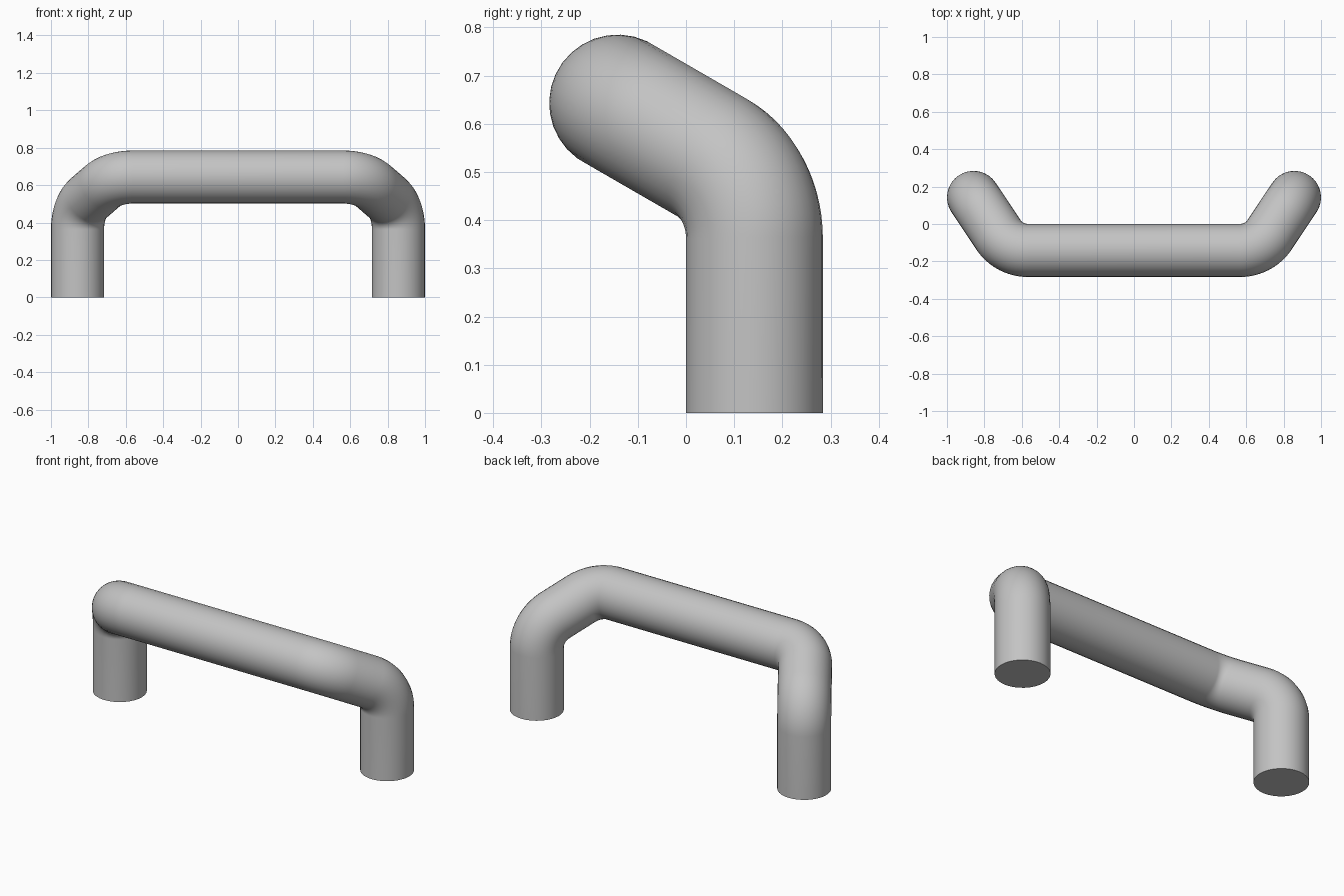
import bpy, math
from mathutils import Vector, Quaternion

if "Cube" in bpy.data.objects:
    bpy.data.objects.remove(bpy.data.objects["Cube"])

RADIUS = 0.142   # tube radius
BEND = 0.185     # centreline bend radius
STEPS = 14       # segments per bend

# Corner points of the handle centreline, right half mirrored to the left
half = [Vector((0.858, 0.142, 0.0)), Vector((0.858, 0.142, 0.479)), Vector((0.668, -0.142, 0.643))]
corners = half + [Vector((-p.x, p.y, p.z)) for p in reversed(half)]


def fillet(prev, corner, nxt):
    """Points of a circular arc that rounds one corner of the path."""
    a, b = (prev - corner).normalized(), (nxt - corner).normalized()
    turn = math.pi - a.angle(b)
    start = corner + a * BEND * math.tan(turn / 2)
    centre = corner + (a + b).normalized() * BEND / math.cos(turn / 2)
    axis = (-a).cross(b).normalized()
    return [centre + Quaternion(axis, turn * i / STEPS) @ (start - centre) for i in range(STEPS + 1)]


path = [corners[0]]
for trio in zip(corners, corners[1:], corners[2:]):
    path += fillet(*trio)
path.append(corners[-1])

# Round tube swept along the path, with closed feet
curve = bpy.data.curves.new("handle_path", "CURVE")
curve.dimensions = "3D"
curve.bevel_depth = RADIUS
curve.bevel_resolution = 14
curve.use_fill_caps = True
spline = curve.splines.new("POLY")
spline.points.add(len(path) - 1)
for point, co in zip(spline.points, path):
    point.co = (*co, 1.0)
handle = bpy.data.objects.new("pull_handle", curve)
bpy.context.collection.objects.link(handle)
bpy.context.view_layer.objects.active = handle
handle.select_set(True)
bpy.ops.object.convert(target="MESH")
handle = bpy.context.object
handle.name = "pull_handle"

# Plain grey finish
grey = bpy.data.materials.new("grey_metal")
grey.diffuse_color = (0.55, 0.55, 0.55, 1.0)
grey.use_nodes = True
grey.node_tree.nodes["Principled BSDF"].inputs["Base Color"].default_value = grey.diffuse_color
handle.data.materials.clear()
handle.data.materials.append(grey)
bpy.ops.object.shade_smooth_by_angle(angle=math.radians(35))
